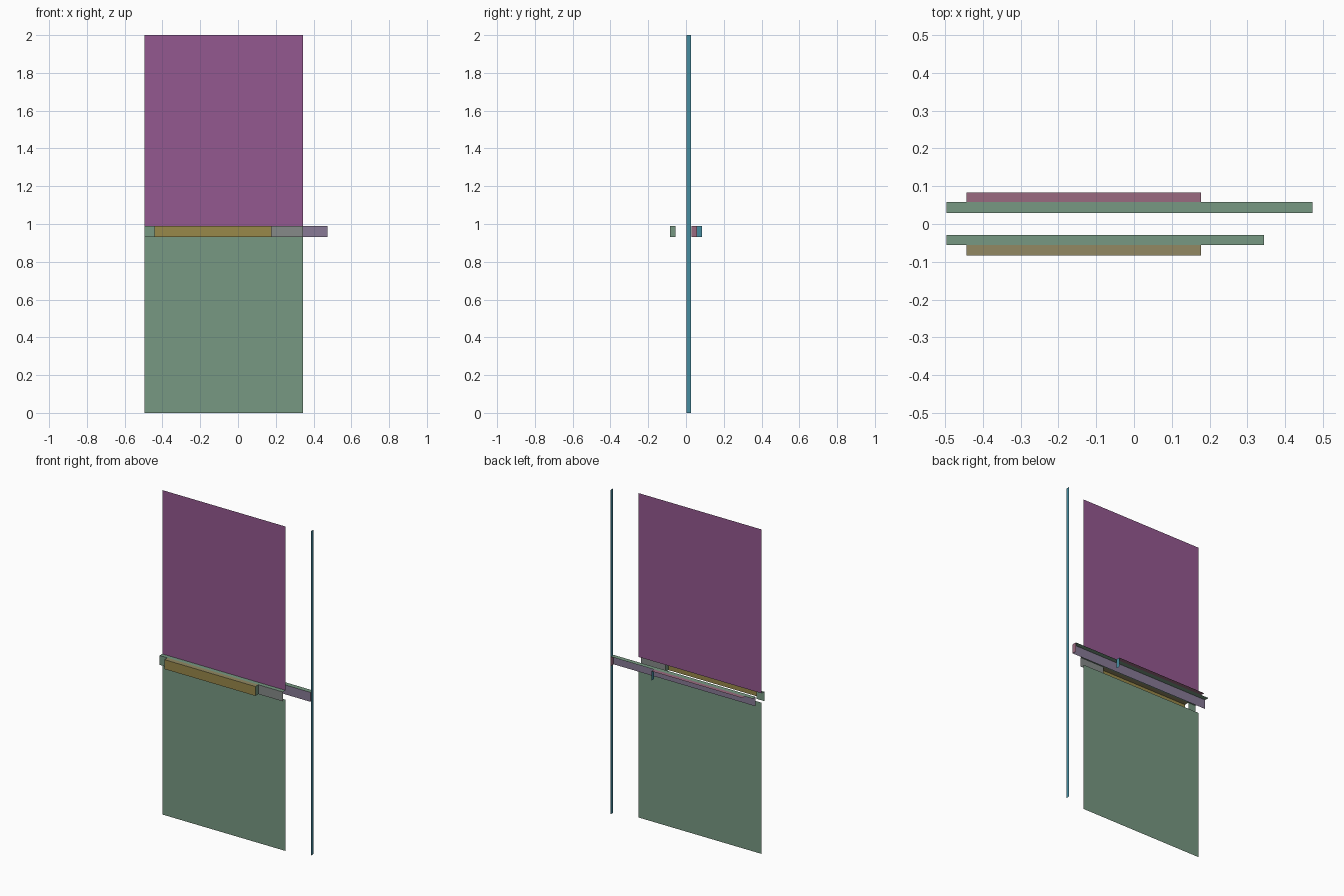
import bpy

cube = bpy.data.objects.get("Cube")
if cube:
    bpy.data.objects.remove(cube, do_unlink=True)


def linear(c):
    c /= 255
    return c / 12.92 if c <= 0.04045 else ((c + 0.055) / 1.055) ** 2.4


def material(name, r, g, b):
    m = bpy.data.materials.new(name)
    col = (linear(r), linear(g), linear(b), 1)
    m.diffuse_color = col
    m.use_nodes = True
    m.node_tree.nodes["Principled BSDF"].inputs["Base Color"].default_value = col
    return m


purple = material("plum", 148, 88, 144)
green = material("sage green", 119, 152, 130)
gold = material("ochre", 152, 136, 74)
khaki = material("khaki", 146, 136, 98)
grey = material("stone grey", 134, 138, 137)
lilac = material("dusty lilac", 136, 122, 150)
rose = material("dusty rose", 154, 106, 128)
teal = material("teal", 70, 140, 160)


def sheet(name, facing, at, us, vs, mat):
    """One flat sheet facing 'front' (u=x, v=z), 'side' (u=y, v=z) or 'top' (u=x, v=y)."""
    place = {"front": lambda u, v: (u, at, v),
             "side": lambda u, v: (at, u, v),
             "top": lambda u, v: (u, v, at)}[facing]
    corners = [(us[0], vs[0]), (us[1], vs[0]), (us[1], vs[1]), (us[0], vs[1])]
    mesh = bpy.data.meshes.new(name)
    mesh.from_pydata([place(u, v) for u, v in corners], [], [(0, 1, 2, 3)])
    mesh.materials.append(mat)
    ob = bpy.data.objects.new(name, mesh)
    bpy.context.scene.collection.objects.link(ob)
    return ob


# Shared measures
LEFT, RIGHT, EDGE = -0.496, 0.344, 0.496     # door extents in x
BAR = (-0.443, 0.177)                        # push bar extents in x
BACK_END = 0.473                             # end of the back rail
RAIL_Z = (0.932, 0.99)
FACE, RAIL, OUT = 0.029, 0.055, 0.084        # depths from the door's middle plane

# Door skin, open where the rail crosses it
sheet("upper_panel", "front", -FACE, (LEFT, RIGHT), (RAIL_Z[1], 2.0), purple)
sheet("lower_panel", "front", -FACE, (LEFT, RIGHT), (0.0, RAIL_Z[0]), green)
sheet("door_edge", "side", EDGE, (0.003, 0.026), (0.0, 2.0), teal)

# Front rail with its projecting bar
sheet("front_rail_top", "top", RAIL_Z[1], (LEFT, RIGHT), (-RAIL, -FACE), green)
sheet("front_rail_short_face", "front", -RAIL, (LEFT, BAR[0]), RAIL_Z, green)
sheet("front_rail_long_face", "front", -RAIL, (BAR[1], RIGHT), RAIL_Z, grey)
sheet("front_bar_face", "front", -OUT, BAR, RAIL_Z, gold)
sheet("front_bar_top", "top", RAIL_Z[1], BAR, (-OUT, -RAIL), khaki)
sheet("front_bar_end", "side", BAR[1], (-OUT, -RAIL), RAIL_Z, green)

# Back rail with its projecting bar
sheet("back_rail_face", "front", FACE, (LEFT, BACK_END), RAIL_Z, lilac)
sheet("back_rail_top", "top", RAIL_Z[1], (LEFT, BACK_END), (FACE, 0.058), green)
sheet("back_rail_end", "side", BACK_END, (FACE, 0.058), RAIL_Z, rose)
sheet("back_bar_top", "top", RAIL_Z[1], BAR, (0.058, OUT), rose)
sheet("back_bar_end", "side", BAR[1], (0.058, OUT), RAIL_Z, teal)
